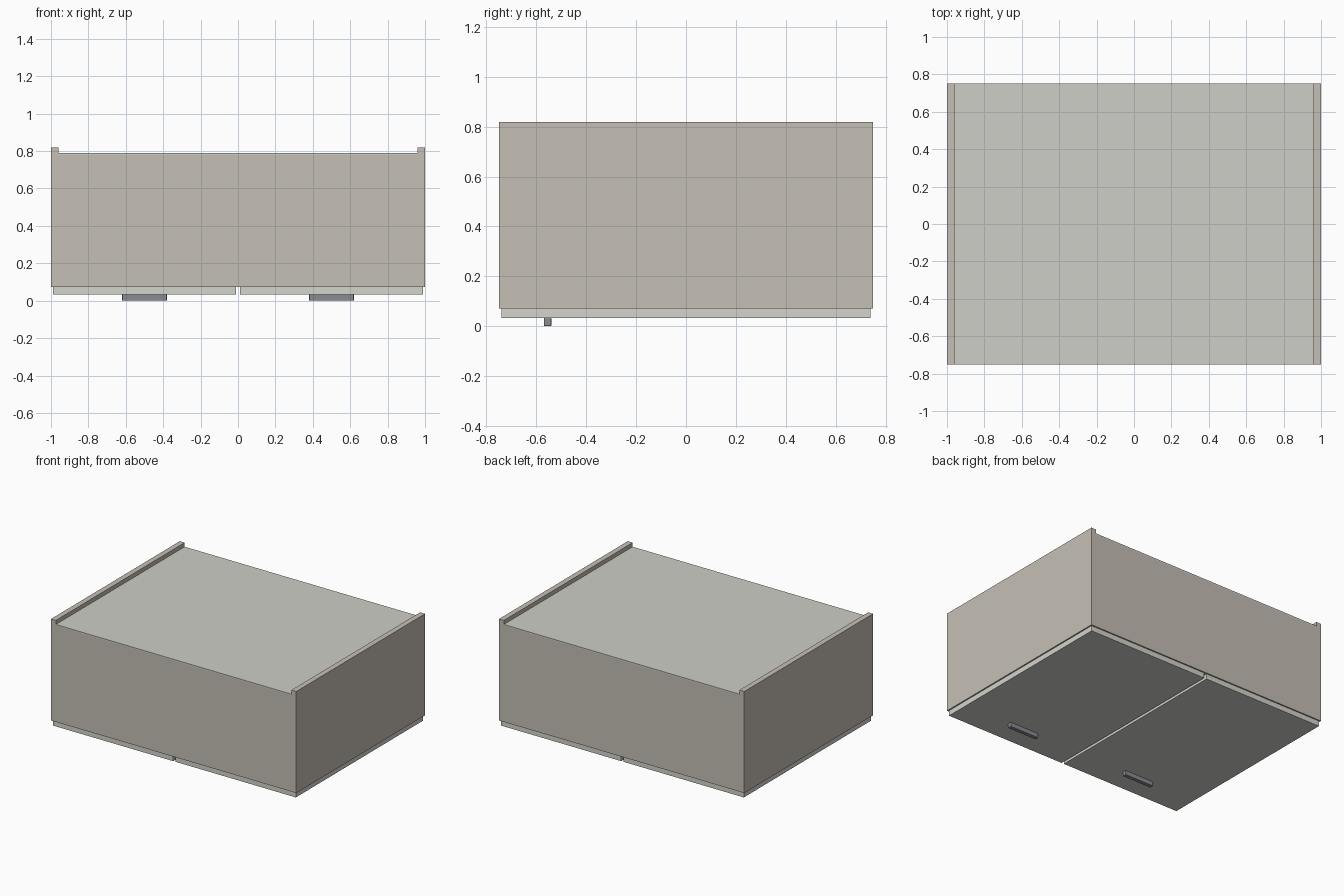
import bpy

if "Cube" in bpy.data.objects:
    bpy.data.objects.remove(bpy.data.objects["Cube"])


def material(name, rgb):
    m = bpy.data.materials.new(name)
    m.diffuse_color = (*rgb, 1)
    m.use_nodes = True
    m.node_tree.nodes["Principled BSDF"].inputs["Base Color"].default_value = m.diffuse_color
    return m


BODY = material("body_beige", (0.56, 0.52, 0.46))
PANEL = material("panel_grey", (0.62, 0.62, 0.58))
DOOR = material("door_offwhite", (0.66, 0.66, 0.61))
METAL = material("handle_grey", (0.25, 0.26, 0.28))


def box(name, lo, hi, mat, bevel=0):
    """Axis-aligned box between two corners, optionally with rounded edges."""
    bpy.ops.mesh.primitive_cube_add(size=1, location=[(a + b) / 2 for a, b in zip(lo, hi)])
    ob = bpy.context.object
    ob.name = name
    ob.scale = [b - a for a, b in zip(lo, hi)]
    bpy.ops.object.transform_apply(location=False, rotation=False, scale=True)
    ob.data.materials.append(mat)
    if bevel:
        mod = ob.modifiers.new("round_edges", "BEVEL")
        mod.width = bevel
        mod.segments = 2
    return ob


# Cabinet lying on its doors: z runs from the handles up to the back
T = 0.04                             # board thickness
Z_DOOR, Z_BODY, Z_BACK, Z_TOP = 0.033, 0.072, 0.79, 0.82

for side, s in (("left", -1), ("right", 1)):
    # Side walls stand proud of the back panel
    xs = sorted((s * 1.0, s * (1 - T)))
    box(f"{side}_wall", (xs[0], -0.75, Z_BODY), (xs[1], 0.75, Z_TOP), BODY)
    # Doors with a narrow gap in the middle
    xs = sorted((s * 0.01, s * 0.99))
    box(f"{side}_door", (xs[0], -0.74, Z_DOOR), (xs[1], 0.74, Z_BODY), DOOR)
    # Bar handles
    box(f"{side}_handle", (s * 0.5 - 0.12, -0.57, 0), (s * 0.5 + 0.12, -0.54, Z_DOOR + 0.001),
        METAL, 0.004)

# Boards closing the two ends of the carcass
for name, s in (("bottom_board", -1), ("top_board", 1)):
    ys = sorted((s * 0.75, s * (0.75 - T)))
    box(name, (-1 + T, ys[0], Z_BODY), (1 - T, ys[1], Z_BACK - 0.01), BODY)

# Thin recessed back panel
box("back_panel", (-1 + T, -0.75, Z_BACK - 0.01), (1 - T, 0.75, Z_BACK), PANEL)
